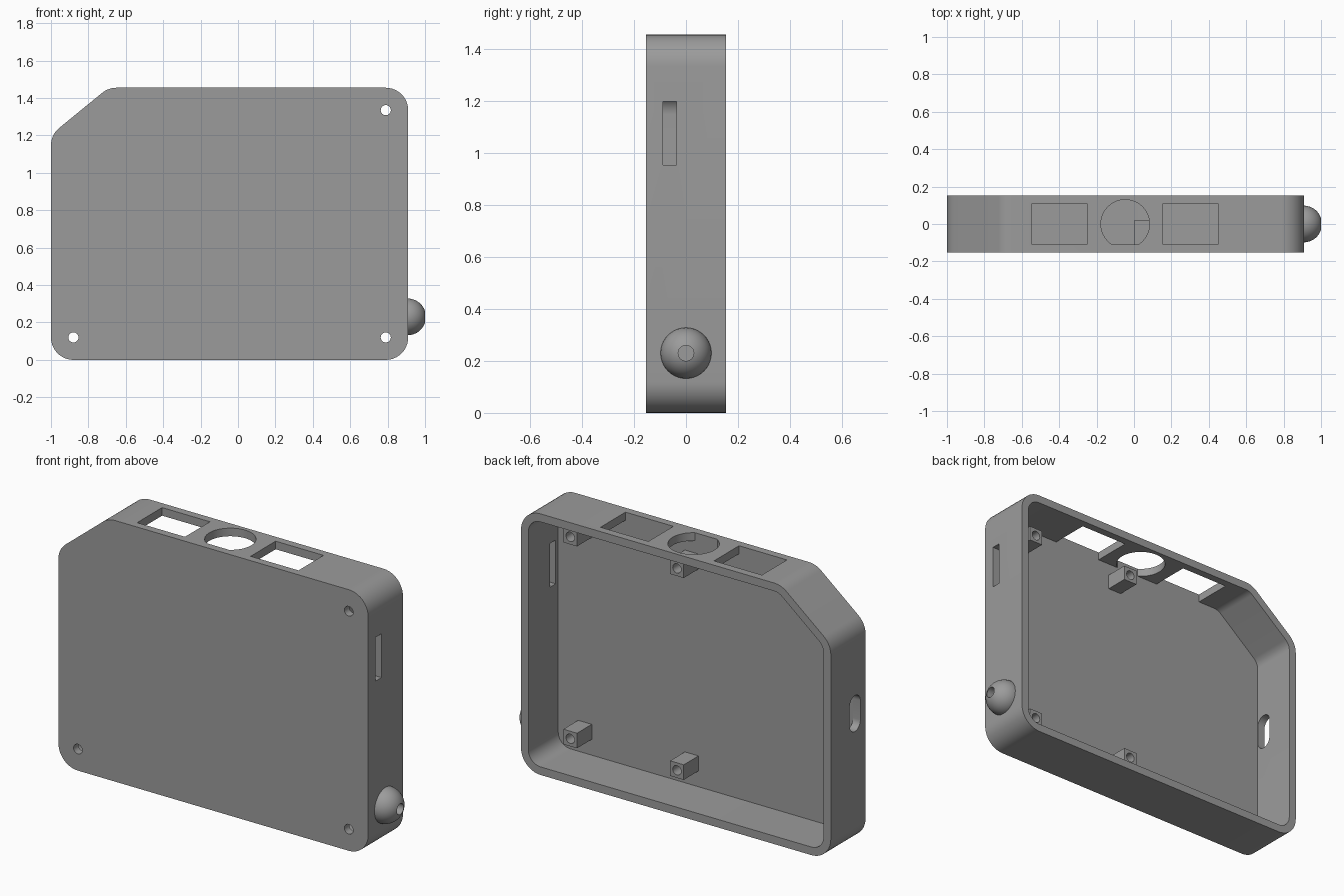
import bpy, bmesh, math
from mathutils import Vector

if "Cube" in bpy.data.objects:
    bpy.data.objects.remove(bpy.data.objects["Cube"])

grey = bpy.data.materials.new("case grey")
grey.diffuse_color = (0.33, 0.33, 0.33, 1)
grey.use_nodes = True
grey.node_tree.nodes["Principled BSDF"].inputs["Base Color"].default_value = grey.diffuse_color


def rounded(corners, r, inset=0.0, steps=10):
    """Clockwise polygon with filleted corners, optionally offset inward."""
    out, n = [], len(corners)
    for i in range(n):
        p = Vector(corners[i])
        d1 = (p - Vector(corners[i - 1])).normalized()
        d2 = (Vector(corners[(i + 1) % n]) - p).normalized()
        n1, n2 = Vector((-d1.y, d1.x)), Vector((-d2.y, d2.x))
        centre = p - (n1 + n2) * r / (1 + n1.dot(n2))
        a1 = math.atan2(n1.y, n1.x)
        turn = math.acos(max(-1, min(1, n1.dot(n2))))
        for k in range(steps + 1):
            a = a1 - turn * k / steps
            out.append(centre + Vector((math.cos(a), math.sin(a))) * (r - inset))
    return out


def rect(p0, p1, q0, q1):
    return [(p0, q0), (p0, q1), (p1, q1), (p1, q0)]


def circle(cp, cq, r, n=32):
    return [(cp + r * math.cos(2 * math.pi * k / n),
             cq + r * math.sin(2 * math.pi * k / n)) for k in range(n)]


def prism(name, profile, axis, lo, hi):
    """Extrude a 2D profile along an axis from lo to hi."""
    place = {"X": lambda p, q, a: (a, p, q),
             "Y": lambda p, q, a: (p, a, q),
             "Z": lambda p, q, a: (p, q, a)}[axis]
    bm = bmesh.new()
    ends = [[bm.verts.new(place(p, q, a)) for p, q in profile] for a in (lo, hi)]
    bm.faces.new(ends[0])
    bm.faces.new(ends[1])
    n = len(profile)
    for i in range(n):
        j = (i + 1) % n
        bm.faces.new((ends[0][i], ends[0][j], ends[1][j], ends[1][i]))
    return finish(name, bm)


def finish(name, bm):
    bmesh.ops.recalc_face_normals(bm, faces=bm.faces)
    me = bpy.data.meshes.new(name)
    bm.to_mesh(me)
    bm.free()
    me.materials.append(grey)
    ob = bpy.data.objects.new(name, me)
    bpy.context.collection.objects.link(ob)
    return ob


def activate(ob):
    bpy.ops.object.select_all(action="DESELECT")
    ob.select_set(True)
    bpy.context.view_layer.objects.active = ob


def cut(ob, cutters):
    activate(ob)
    for c in cutters:
        m = ob.modifiers.new("cut", "BOOLEAN")
        m.operation, m.solver, m.object = "DIFFERENCE", "EXACT", c
        bpy.ops.object.modifier_apply(modifier=m.name)
        bpy.data.objects.remove(c)


def smooth(ob):
    activate(ob)
    bpy.ops.object.shade_smooth_by_angle(angle=math.radians(30))


W, E, TOP, D = -1.0, 0.91, 1.455, 0.153   # outer case limits
WALL, FLOOR = 0.045, -0.11                # wall thickness, inner face of front

# Case: rounded plate with one clipped corner, hollowed from the back
outline = [(W, 0), (W, 1.204), (-0.693, TOP), (E, TOP), (E, 0)]
case = prism("case", rounded(outline, 0.12), "Y", -D, D)
cutters = [prism("cavity", rounded(outline, 0.12, WALL), "Y", FLOOR, D + 0.1)]

# Top openings: two rectangles and a round one that stops at the front plate
for x0, x1 in ((-0.545, -0.25), (0.155, 0.45)):
    cutters.append(prism("top_window", rect(x0, x1, FLOOR, 0.11), "Z", 1.38, 1.6))
r, half = 0.13, math.acos(-FLOOR / 0.13)
arc = [(-0.047 + r * math.sin(a), -r * math.cos(a)) for a in
       [half + (2 * math.pi - 2 * half) * k / 40 for k in range(41)]]
cutters.append(prism("top_round_hole", arc, "Z", 1.38, 1.6))

# Side slots: plain on the right, round-ended on the left
cutters.append(prism("right_slot", rect(-0.088, -0.037, 0.953, 1.197), "X", 0.84, 1.0))
stadium = rounded(rect(-0.107, -0.013, 0.64, 0.84), 0.0468)
cutters.append(prism("left_slot", stadium, "X", -1.1, -0.93))

# Screw holes through the front plate
for x, z in ((0.79, 1.335), (0.79, 0.12), (-0.88, 0.12)):
    cutters.append(prism("screw_hole", circle(x, z, 0.027), "Y", -0.3, -0.08))
cut(case, cutters)
smooth(case)

# Four square mounting posts with blind screw holes
for x in (0.042, 0.70):
    for z in (0.175, 1.30):
        s = 0.042
        post = prism("mounting_post", rect(x - s, x + s, z - s, z + s),
                     "Y", FLOOR - 0.01, 0.02)
        cut(post, [prism("post_hole", circle(x, z, 0.026, 24), "Y", -0.1, 0.1)])
        smooth(post)

# Domed cable outlet on the right side, with a bore at its tip
R, BORE, CX, CZ, N = 0.098, 0.03, 0.907, 0.23, 40
tip = math.asin(BORE / R)
prof = [(CX + R * math.sin(a), R * math.cos(a)) for a in
        [(math.pi / 2 - tip) * k / 14 for k in range(15)]]
prof += [(0.915, BORE)]
bm = bmesh.new()
rings = [[bm.verts.new((x, rr * math.cos(2 * math.pi * k / N),
                        CZ + rr * math.sin(2 * math.pi * k / N)))
          for k in range(N)] for x, rr in prof]
for a, b in zip(rings, rings[1:]):
    for k in range(N):
        j = (k + 1) % N
        bm.faces.new((a[k], a[j], b[j], b[k]))
bm.faces.new(rings[0])
bm.faces.new(rings[-1])
smooth(finish("cable_dome", bm))
